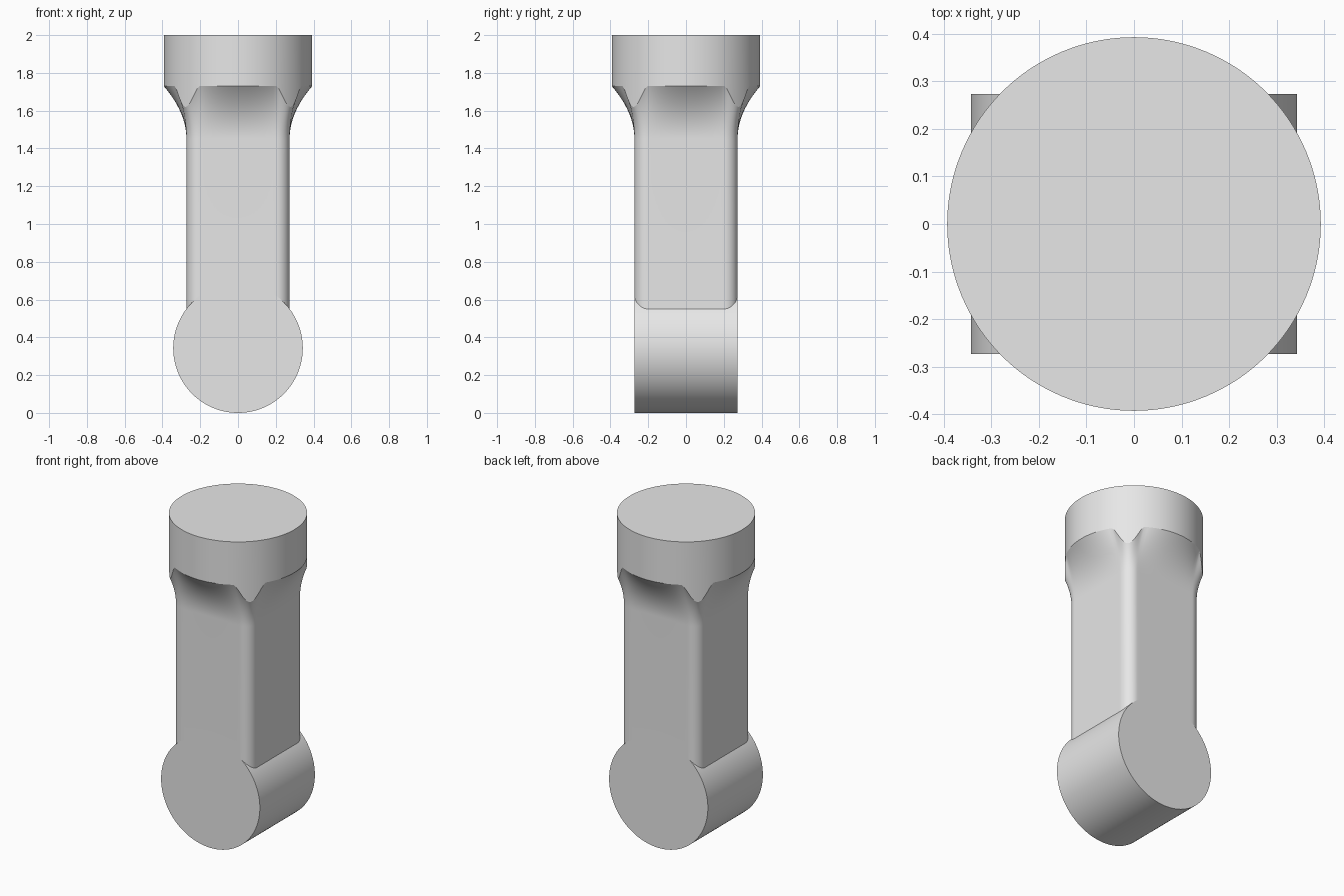
import bpy, bmesh, math

cube = bpy.data.objects.get("Cube")
if cube:
    bpy.data.objects.remove(cube, do_unlink=True)

HEAD_R, TOP_Z, RIM_Z = 0.393, 2.0, 1.73
HALF, CORNER, FLARE_Z = 0.273, 0.07, 1.45
DISC_R = 0.343
FLAT = HALF - CORNER
FLAT_STEPS, CORNER_STEPS, ROWS = 24, 16, 20

grey = bpy.data.materials.new("plain grey")
grey.use_nodes = True
grey.diffuse_color = (0.8, 0.8, 0.8, 1)
grey.node_tree.nodes["Principled BSDF"].inputs["Base Color"].default_value = (0.8, 0.8, 0.8, 1)


def finish(name, bm):
    bmesh.ops.recalc_face_normals(bm, faces=bm.faces)
    mesh = bpy.data.meshes.new(name)
    bm.to_mesh(mesh)
    bm.free()
    obj = bpy.data.objects.new(name, mesh)
    bpy.context.collection.objects.link(obj)
    mesh.materials.append(grey)
    bpy.ops.object.select_all(action="DESELECT")
    obj.select_set(True)
    bpy.context.view_layer.objects.active = obj
    bpy.ops.object.shade_smooth_by_angle(angle=math.radians(35))
    return obj


def loft(bm, rings):
    loops = [[bm.verts.new(p) for p in ring] for ring in rings]
    for low, high in zip(loops, loops[1:]):
        for i in range(len(low)):
            j = (i + 1) % len(low)
            bm.faces.new((low[i], low[j], high[j], high[i]))
    return loops


def quarter():
    """One flat side and one rounded corner: (square point, rim point, rim height)."""
    for i in range(FLAT_STEPS):
        x = -FLAT + 2 * FLAT * i / FLAT_STEPS
        yield (x, -HALF), (x, -math.sqrt(HEAD_R**2 - x**2)), RIM_Z
    start = math.asin(FLAT / HEAD_R)
    for i in range(CORNER_STEPS):
        u = i / CORNER_STEPS
        a = u * math.pi / 2
        b = start + u * (math.pi / 2 - 2 * start)
        square = (FLAT + CORNER * math.sin(a), -FLAT - CORNER * math.cos(a))
        rim = (HEAD_R * math.sin(b), -HEAD_R * math.cos(b))
        yield square, rim, RIM_Z - 0.11 * math.sin(math.pi * u) ** 1.5


def turn(p, k):
    for _ in range(k):
        p = (-p[1], p[0])
    return p


outline = [(turn(s, k), turn(r, k), z) for k in range(4) for s, r, z in quarter()]

# Square shaft, its foot fitted to the disc and its top flared out to the head rim
foot = [(s[0], s[1], DISC_R + math.sqrt(DISC_R**2 - s[0]**2) - 0.002) for s, r, z in outline]
rings = [foot]
for row in range(ROWS + 1):
    t = row / ROWS
    rings.append([(s[0] + (r[0] - s[0]) * t * t,
                   s[1] + (r[1] - s[1]) * t * t,
                   FLARE_Z + (z - FLARE_Z) * t) for s, r, z in outline])
bm = bmesh.new()
loft(bm, rings)
finish("flared_shaft", bm)

# Round head, its lower edge dipping over the shaft corners
bm = bmesh.new()
wall = loft(bm, [[(r[0], r[1], z) for s, r, z in outline],
                 [(r[0], r[1], TOP_Z) for s, r, z in outline]])
bm.faces.new(wall[-1])
finish("round_head", bm)

# Cross disc at the foot, lying along y
bm = bmesh.new()
ends = []
for y in (-HALF, HALF):
    ends.append([(DISC_R * math.cos(a), y, DISC_R + DISC_R * math.sin(a))
                 for a in (2 * math.pi * i / 128 for i in range(128))])
for loop in loft(bm, ends):
    bm.faces.new(loop)
finish("foot_disc", bm)
